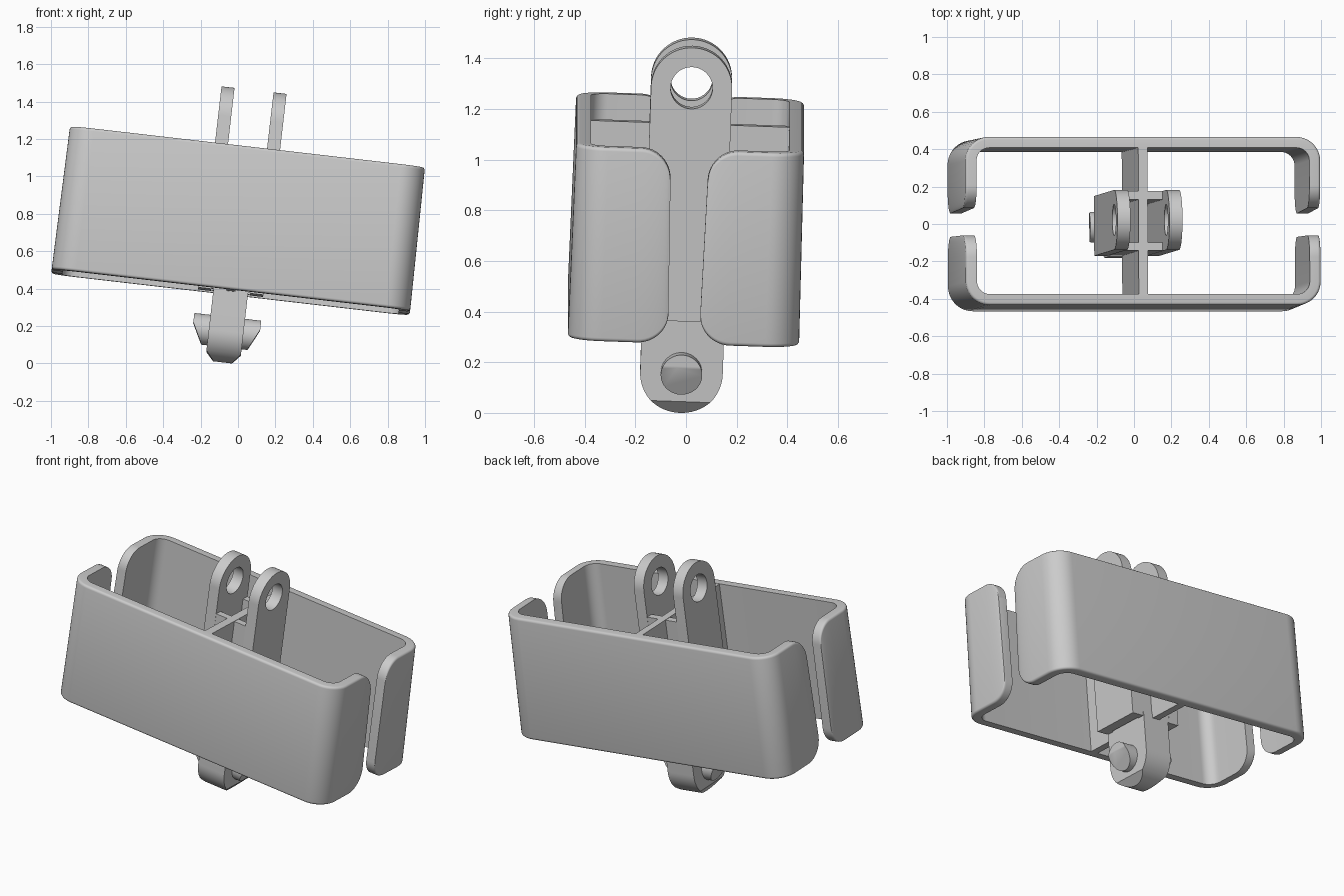
import bpy, bmesh
from math import radians, pi, sin, cos
from mathutils import Matrix, Vector

if "Cube" in bpy.data.objects:
    bpy.data.objects.remove(bpy.data.objects["Cube"])

H, T = 0.385, 0.06          # shell half height, wall thickness
WX, WY = 0.96, 0.4535       # shell half width, half depth
GAP, RC, RF = 0.068, 0.13, 0.12   # half slot, corner radius, flap radius
E = 0.015                   # rim fillet
TILT = Matrix.Translation((0.005, 0.003, 0.764)) @ Matrix.Rotation(radians(6.6), 4, 'Y') @ Matrix.Rotation(radians(-2), 4, 'X')
parts = []


def add(name, bm):
    bmesh.ops.remove_doubles(bm, verts=bm.verts, dist=1e-5)
    bmesh.ops.recalc_face_normals(bm, faces=bm.faces)
    me = bpy.data.meshes.new(name)
    bm.to_mesh(me)
    bm.free()
    ob = bpy.data.objects.new(name, me)
    bpy.context.collection.objects.link(ob)
    parts.append(ob)
    return ob


def shell(name, side):
    # plan columns: position, outward normal, height cut for the rounded flap
    half = []
    for i in range(13):
        a = pi / 2 * i / 12
        half.append((WX, GAP + RF * (1 - cos(a)), 1, 0, RF * (1 - sin(a))))
    for i in range(11):
        a = pi / 2 * i / 10
        half.append((WX - RC + RC * cos(a), WY - RC + RC * sin(a), cos(a), sin(a), 0))
    cols = half + [(-x, y, -nx, ny, c) for x, y, nx, ny, c in reversed(half)]
    bm = bmesh.new()
    rings = []
    for x, y, nx, ny, cut in cols:
        h = H - cut
        arc = [(E * (1 - cos(k * pi / 8)), h - E + E * sin(k * pi / 8)) for k in range(5)]
        section = arc + [(T, h), (T, -h)] + [(o, -z) for o, z in reversed(arc)]
        ring = []
        for o, z in section:
            px, py, s = x - nx * o, y - ny * o, z / H
            px *= 1 - 0.005 * s                                      # slight draft
            py += s * (0.0075 - 0.011 * (py - GAP) / (WY - GAP))
            ring.append(bm.verts.new((px, side * py, z)))
        rings.append(ring)
    n = len(rings[0])
    for a, b in zip(rings, rings[1:]):
        for i in range(n):
            j = (i + 1) % n
            bm.faces.new((a[i], a[j], b[j], b[i]))
    bm.faces.new(rings[0])
    bm.faces.new(rings[-1])
    add(name, bm)


def plate(name, outline, x, half_t, hole=None):
    # filled outline in the YZ plane extruded along X
    cu = bpy.data.curves.new(name, 'CURVE')
    cu.dimensions, cu.fill_mode, cu.extrude = '2D', 'BOTH', half_t
    for loop in [outline] + ([hole] if hole else []):
        sp = cu.splines.new('POLY')
        sp.points.add(len(loop) - 1)
        for p, (u, v) in zip(sp.points, loop):
            p.co = (u, v, 0, 1)
        sp.use_cyclic_u = True
    tmp = bpy.data.objects.new("tmp", cu)
    bm = bmesh.new()
    me = bpy.data.meshes.new_from_object(tmp)
    bm.from_mesh(me)
    bpy.data.objects.remove(tmp)
    bpy.data.meshes.remove(me)
    bm.transform(Matrix.Translation((x, 0, 0)) @ Matrix(((0, 0, 1, 0), (1, 0, 0, 0), (0, 1, 0, 0), (0, 0, 0, 1))))
    bmesh.ops.remove_doubles(bm, verts=bm.verts, dist=1e-5)
    return bm


def arc(r, cz, a0, a1, n):
    return [(r * cos(a0 + (a1 - a0) * i / n), cz + r * sin(a0 + (a1 - a0) * i / n)) for i in range(n + 1)]


def slice_off(bm, co, no):
    res = bmesh.ops.bisect_plane(bm, geom=bm.verts[:] + bm.edges[:] + bm.faces[:], plane_co=co,
                                 plane_no=no, clear_outer=True)
    edges = [g for g in res['geom_cut'] if isinstance(g, bmesh.types.BMEdge)]
    bmesh.ops.holes_fill(bm, edges=edges)


def box(name, lo, hi):
    bm = bmesh.new()
    bmesh.ops.create_cube(bm, size=1)
    lo, hi = Vector(lo), Vector(hi)
    bm.transform(Matrix.Translation((lo + hi) / 2) @ Matrix.Diagonal((*(hi - lo), 1)))
    add(name, bm)


# two C-shaped wall halves
shell("front_shell", -1)
shell("back_shell", 1)

# central web and cross ribs
box("web", (-0.025, -WY + 0.03, -H), (0.025, WY - 0.03, H - 0.002))
for side, nm in ((-1, "front_rib"), (1, "back_rib")):
    y = side * 0.137
    box(nm, (-0.12, y - 0.022, -H + 0.002), (0.12, y + 0.022, H - 0.004))

# upper pair of eyelet lugs
for side, nm in ((-1, "left_lug"), (1, "right_lug")):
    outline = arc(0.16, 0.543, 0, pi, 32) + [(-0.16, -H), (0.16, -H)]
    add(nm, plate(nm, outline, side * 0.14, 0.035, arc(0.083, 0.543, 0, 2 * pi * 39 / 40, 39)))

# lower lug with chamfered tip
bm = plate("lower_lug", arc(0.163, -0.6, pi, 2 * pi, 32) + [(0.163, -0.36), (-0.163, -0.36)], 0, 0.093)
for s in (-1, 1):
    slice_off(bm, (s * 0.05, 0, -0.763), (s * 0.05, 0, -0.043))
add("lower_lug", bm)

# snap pin with slanted ends
bm = plate("pin", arc(0.082, -0.6, 0, 2 * pi * 39 / 40, 39), 0, 0.18)
for s in (-1, 1):
    slice_off(bm, (s * 0.18, 0, -0.57), (s * 0.11, 0, -0.055))
add("pin", bm)

# tilt everything, rest it on the ground, smooth shade
for ob in parts:
    ob.data.transform(TILT)
low = min(v.co.z for ob in parts for v in ob.data.vertices)
for ob in parts:
    ob.data.transform(Matrix.Translation((0, 0, -low)))
    ob.select_set(True)
bpy.context.view_layer.objects.active = parts[0]
bpy.ops.object.shade_smooth_by_angle(angle=radians(35))
